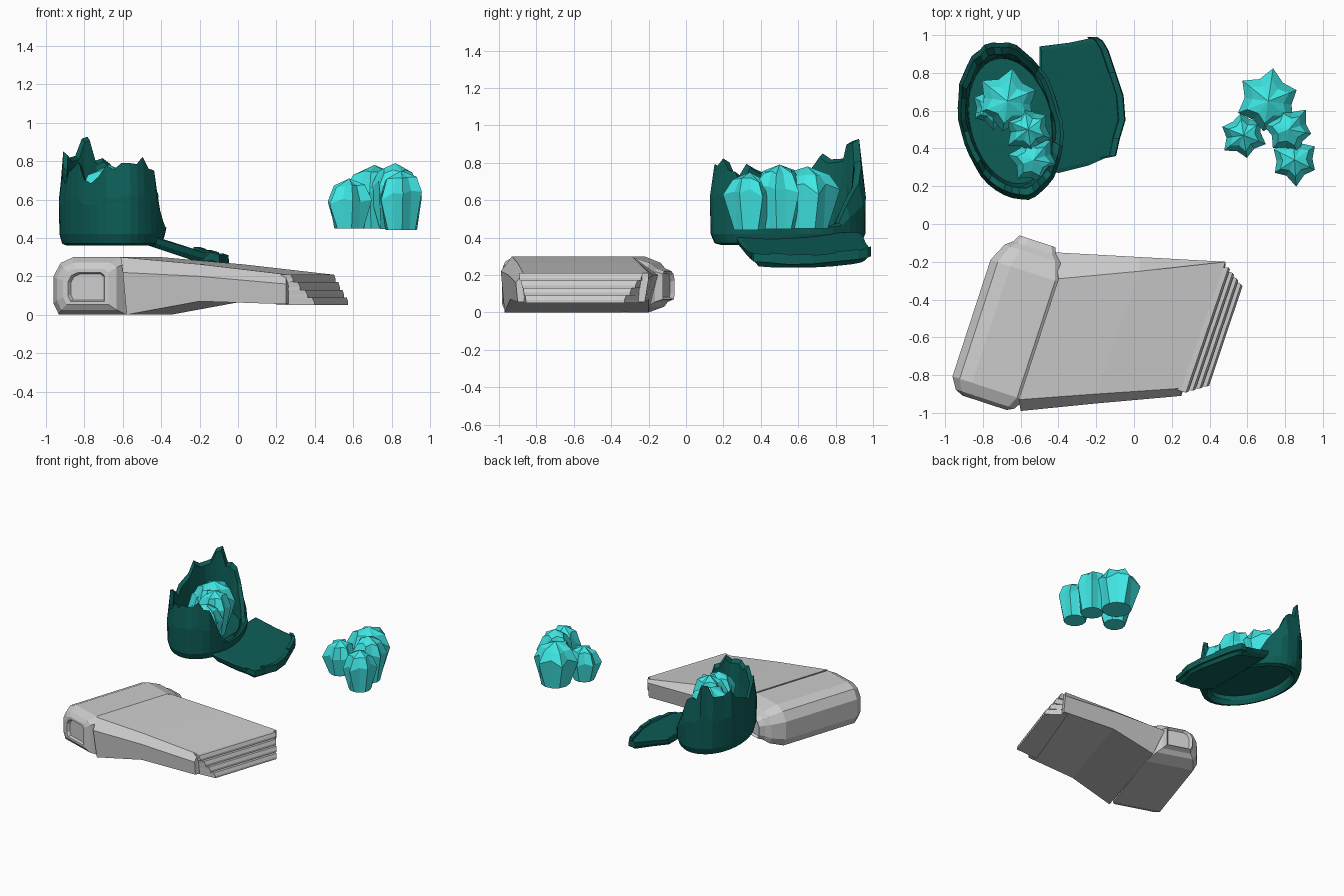
import bpy, bmesh, math, random
from mathutils import Vector

if "Cube" in bpy.data.objects:
    bpy.data.objects.remove(bpy.data.objects["Cube"])

random.seed(4)


def material(name, col):
    m = bpy.data.materials.new(name)
    m.diffuse_color = (*col, 1)
    m.use_nodes = True
    m.node_tree.nodes["Principled BSDF"].inputs["Base Color"].default_value = m.diffuse_color
    return m


TEAL = material("dark_teal", (0.004, 0.11, 0.095))
CYAN = material("bright_cyan", (0.05, 0.8, 0.78))


def finish(bm, name, mat=None):
    bmesh.ops.recalc_face_normals(bm, faces=bm.faces)
    me = bpy.data.meshes.new(name)
    bm.to_mesh(me)
    bm.free()
    ob = bpy.data.objects.new(name, me)
    bpy.context.collection.objects.link(ob)
    if mat:
        me.materials.append(mat)
    return ob


def loft(bm, rings, caps=True, loop=False):
    vs = [[bm.verts.new(p) for p in r] for r in rings]
    pairs = list(zip(vs, vs[1:])) + ([(vs[-1], vs[0])] if loop else [])
    n = len(vs[0])
    for a, b in pairs:
        for i in range(n):
            j = (i + 1) % n
            bm.faces.new((a[i], a[j], b[j], b[i]))
    if caps:
        bm.faces.new(vs[0])
        bm.faces.new(vs[-1])


# grey block: chamfered bar, lying diagonally, with stepped ends
def bar_point(a, b, z):
    return Vector((-0.65 + 0.95 * a + 0.31 * b, -0.53 - 0.31 * a + 0.95 * b, z))


profile = [(-.18, 0), (-.21, .06), (-.21, .2), (-.17, .27), (-.1, .3),
           (.15, .3), (.19, .27), (.19, 0)]
bm = bmesh.new()
rings = []
for b, s in [(-.42, .45), (-.44, .5), (-.44, .62), (-.42, .82), (-.36, 1),
             (.29, 1), (.39, .78), (.42, .6), (.46, .5), (.44, .42)]:
    rings.append([bar_point(a * s, b, .14 + (z - .14) * s) for a, z in profile])
loft(bm, rings)
finish(bm, "grey_block")

# grey slab: tapers away from the block to a thinner end
bm = bmesh.new()
loft(bm, [
    [(-.58, -.97, 0), (-.6, -.99, .22), (-.61, -.93, .3),
     (-.4, -.29, .3), (-.42, -.15, .2), (-.35, -.2, 0)],
    [(-.2, -.94, .07), (-.2, -.95, .2), (-.2, -.9, .263),
     (.03, -.25, .262), (.03, -.175, .2), (.03, -.2, .07)],
    [(.25, -.9, .055), (.25, -.91, .16), (.25, -.87, .21),
     (.485, -.2, .21), (.485, -.2, .18), (.485, -.22, .055)]])
finish(bm, "grey_slab")

# stacked layers stepping out of the slab end
bm = bmesh.new()
for i in range(1, 5):
    k0, k1 = i - .35, i
    top = .21 - .04 * (i - 1)

    def outline(k, z):
        return [(.2, -.87, z), (.25 + .037 * k, -.9 + .011 * k, z),
                (.486 + .022 * k, -.21 - .03 * k, z), (.44, -.23, z)]
    loft(bm, [outline(k1, top - .04), outline(k1, top - .025), outline(k0, top)])
finish(bm, "slab_layers")

# broken shell: tilted oval wall with a jagged top, low on the right
HEIGHTS = [(0, .45), (35, .47), (55, .66), (75, .78), (92, .82), (102, .95),
           (115, .82), (145, .82), (160, .72), (180, .68), (200, .8), (225, .7),
           (250, .76), (270, .8), (300, .79), (318, .62), (330, .46), (360, .45)]


def height(deg):
    for (a, h), (b, g) in zip(HEIGHTS, HEIGHTS[1:]):
        if a <= deg <= b:
            return h + (g - h) * (deg - a) / (b - a)


def oval(deg, s, z):
    t = math.radians(deg)
    x, y = .265 * s * math.cos(t), .42 * s * math.sin(t)
    r = math.radians(13)
    return Vector((-.655 + x * math.cos(r) - y * math.sin(r),
                   .545 + x * math.sin(r) + y * math.cos(r), z))


N = 40
bm = bmesh.new()
rings = []
for i in range(N):
    d = i * 360 / N
    h = height(d) + random.uniform(-.035, .035) * (h0 := height(d) > .5)
    j = random.uniform(-.02, .02)
    mid = .45 + (h - .45) * .5
    rings.append([oval(d, .8, .39), oval(d, .86, .36), oval(d, .95, .37),
                  oval(d, 1.0, .42), oval(d, 1.01 + j, mid), oval(d, .95 + j, h),
                  oval(d, .86 + j, h - .02), oval(d, .83 - j, mid), oval(d, .8, .43)])
loft(bm, rings, caps=False, loop=True)
finish(bm, "shell_wall", TEAL)

# shell floor under the crystals
bm = bmesh.new()
loft(bm, [[oval(i * 360 / N, .83, z) for i in range(N)] for z in (.425, .44)])
finish(bm, "shell_floor", TEAL)

# sloping flap that has dropped from the open side, with a chipped rim
EDGE = [(-.5, .3), (-.4, .27), (-.24, .31), (-.15, .35), (-.1, .36), (-.08, .45),
        (-.05, .55), (-.06, .68), (-.1, .8), (-.14, .92), (-.17, .97), (-.2, .99),
        (-.34, .96), (-.5, .94)]


def flap_z(x):
    return .265 - .3 * (x + .08)


bm = bmesh.new()
rings = []
for dz, s in ((-.025, .9), (0, .97), (.03, 1), (.035, .94)):
    rings.append([(-.35 + (x + .35) * s, .63 + (y - .63) * s,
                   max(.24, flap_z(x) + dz)) for x, y in EDGE])
loft(bm, rings)
finish(bm, "shell_flap", TEAL)

bm = bmesh.new()
for (x0, y0), (x1, y1) in zip(EDGE[3:11], EDGE[4:12]):
    r = random.uniform(.01, .025)
    ends = []
    for x, y in ((x0, y0), (x1, y1)):
        z = flap_z(x)
        ends.append([(x - .05, y, z), (x + .005, y, z), (x, y, z + .03 + r),
                     (x - .03, y, z + .03 + r)])
    loft(bm, ends)
finish(bm, "flap_rim", TEAL)


# crystals: narrow base, flared lobed shoulder and faceted point
def crystal(bm, x, y, r, top, lobes=6):
    n = lobes * 2
    base, shoulder, upper = [], [], []
    turn = random.random() * 6
    z0 = .45 - .01 * random.random()
    for i in range(n):
        t = turn + i * math.tau / n
        out = random.uniform(.95, 1.15) if i % 2 else .76
        c, s = math.cos(t), math.sin(t)
        base.append((x + .66 * r * c, y + .66 * r * s, z0))
        zs = top - (.13 if i % 2 else .11) + random.uniform(-.025, .025)
        shoulder.append((x + r * out * c, y + r * out * s, zs))
        k = .72 if i % 2 else .5
        upper.append((x + r * k * c, y + r * k * s, top - .04 + random.uniform(-.015, .015)))
    rings = [[bm.verts.new(p) for p in ring] for ring in (base, shoulder, upper)]
    tip = bm.verts.new((x, y, top))
    bm.faces.new(rings[0])
    for i in range(n):
        j = (i + 1) % n
        for a, b in zip(rings, rings[1:]):
            bm.faces.new((a[i], a[j], b[j], b[i]))
        bm.faces.new((rings[2][i], rings[2][j], tip))


FREE = [(.71, .65, .165, .78), (.58, .47, .12, .71), (.82, .5, .125, .79), (.85, .34, .125, .75)]
for name, dx, spots in (("loose_crystals", 0, FREE),
                        ("shell_crystals", -1.38, [FREE[0], FREE[2], FREE[3], (.63, .62, .11, .71)])):
    bm = bmesh.new()
    random.seed(7)
    for x, y, r, top in spots:
        crystal(bm, x + dx, y, r, top)
    finish(bm, name, CYAN)
